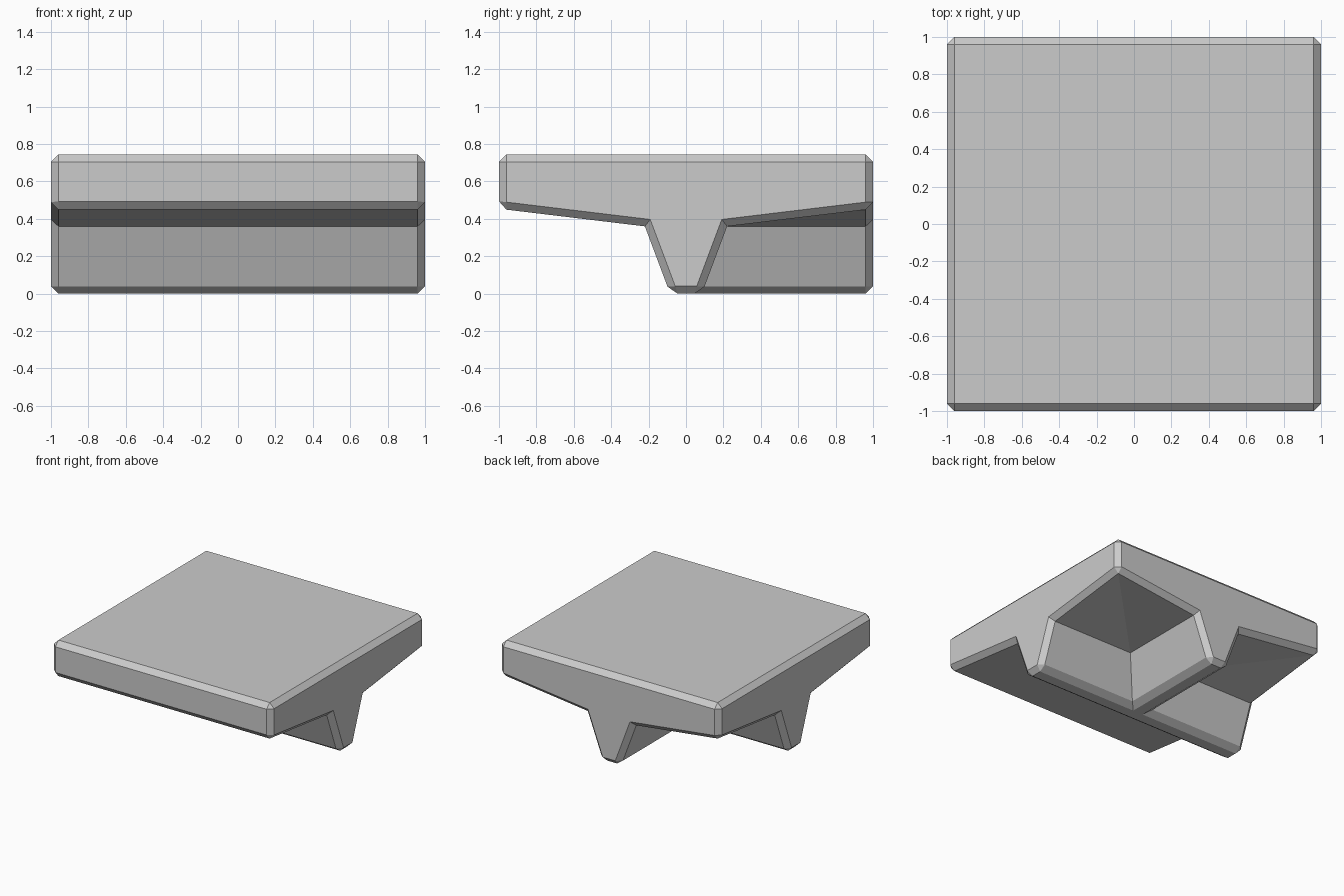
import bpy
import bmesh
import math

cube = bpy.data.objects.get("Cube")
if cube:
    bpy.data.objects.remove(cube)

TOP = 0.745            # height of the flat top
RIB_FOOT = 0.085       # half width of a rib at the ground
RIB_ROOT = 0.22        # half width of a rib where it meets the slab
ROOT_Z = 0.36
RIM_Z = 0.454          # underside height at the outer rim
CHAMFER = 0.04


def underside(x, y):
    """Underside height, from the distance to the T-shaped rib lines."""
    d = min(abs(x), abs(y)) if y > 0 else abs(y)
    if d <= RIB_FOOT:
        return 0.0
    if d <= RIB_ROOT:
        return ROOT_Z * (d - RIB_FOOT) / (RIB_ROOT - RIB_FOOT)
    return ROOT_Z + (RIM_Z - ROOT_Z) * (d - RIB_ROOT) / (1 - RIB_ROOT)


bm = bmesh.new()
steps = [-1, -RIB_ROOT, -RIB_FOOT, RIB_FOOT, RIB_ROOT, 1]
last = len(steps) - 1
grid = [[bm.verts.new((x, y, underside(x, y))) for y in steps] for x in steps]

# Underside with ribs; cells on the mitre lines are split along the mitre
for i in range(last):
    for j in range(last):
        a, b = grid[i][j], grid[i + 1][j]
        c, d = grid[i + 1][j + 1], grid[i][j + 1]
        if j > 2 and i == j:
            bm.faces.new((a, b, c))
            bm.faces.new((a, c, d))
        elif j > 2 and i == last - 1 - j:
            bm.faces.new((a, b, d))
            bm.faces.new((b, c, d))
        else:
            bm.faces.new((a, b, c, d))

# Top and four sides
corners = [bm.verts.new((x, y, TOP)) for x, y in ((-1, -1), (1, -1), (1, 1), (-1, 1))]
bm.faces.new(corners)
front = [col[0] for col in grid]
right = list(grid[last])
back = [col[last] for col in reversed(grid)]
left = list(reversed(grid[0]))
for k, row in enumerate((front, right, back, left)):
    bm.faces.new(row + [corners[(k + 1) % 4], corners[k]])
bmesh.ops.recalc_face_normals(bm, faces=bm.faces[:])

# Merge flat areas, then chamfer only the outward edges
bmesh.ops.dissolve_limit(bm, angle_limit=math.radians(1),
                         verts=bm.verts[:], edges=bm.edges[:])
bm.normal_update()
outward = [e for e in bm.edges
           if e.is_manifold and e.calc_face_angle_signed() > math.radians(20)]
bmesh.ops.bevel(bm, geom=outward, offset=CHAMFER, offset_type='OFFSET',
                segments=1, profile=0.5, affect='EDGES', clamp_overlap=True)
bmesh.ops.recalc_face_normals(bm, faces=bm.faces[:])

mesh = bpy.data.meshes.new("ribbed_slab")
bm.to_mesh(mesh)
bm.free()

# Plain grey material
grey = bpy.data.materials.new("light_grey")
grey.use_nodes = True
colour = (0.6, 0.6, 0.6, 1)
grey.diffuse_color = colour
for node in grey.node_tree.nodes:
    if node.type == 'BSDF_PRINCIPLED':
        node.inputs["Base Color"].default_value = colour
mesh.materials.append(grey)

slab = bpy.data.objects.new("ribbed_slab", mesh)
bpy.context.collection.objects.link(slab)
